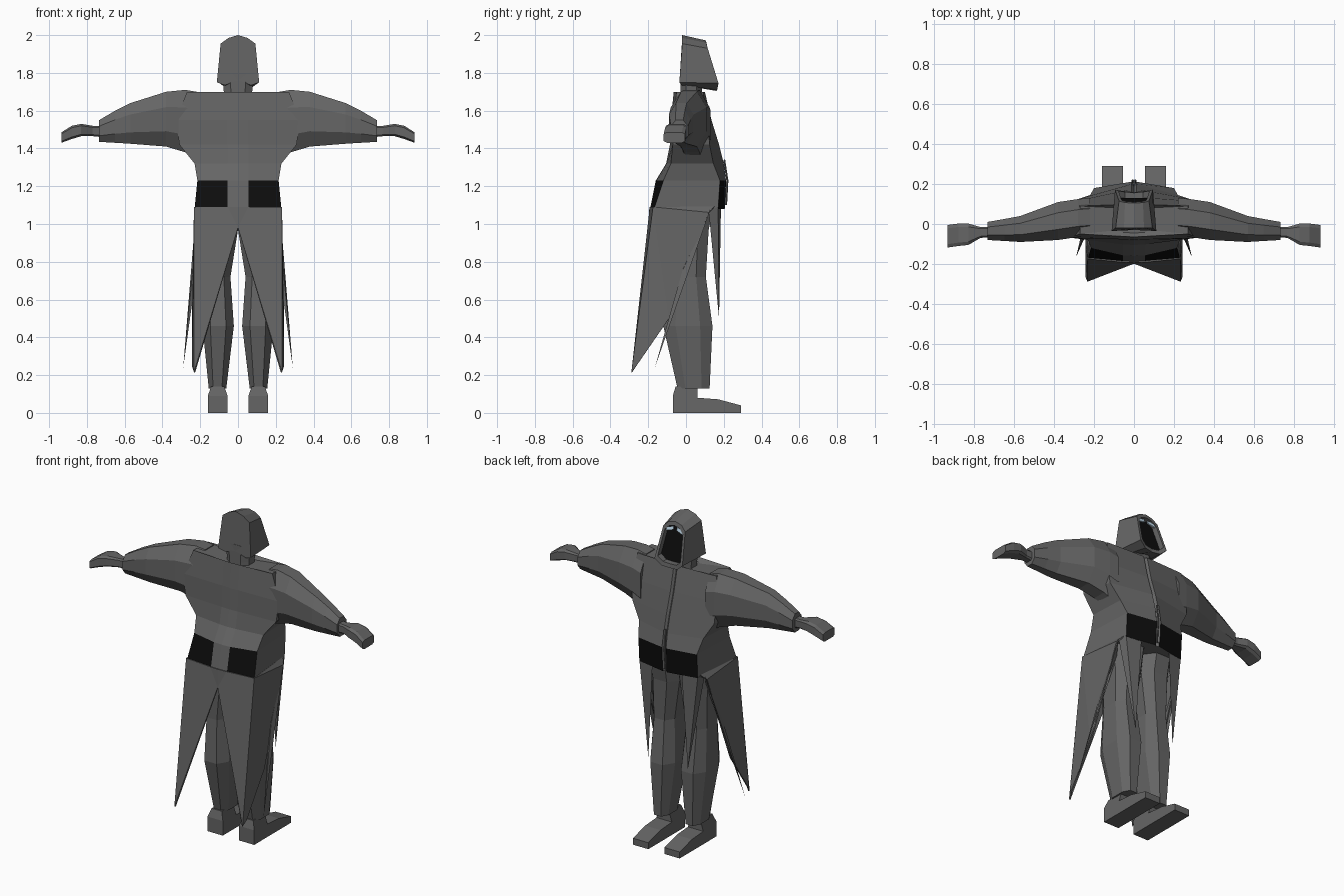
import bpy, bmesh
from mathutils import Vector

if "Cube" in bpy.data.objects:
    bpy.data.objects.remove(bpy.data.objects["Cube"])


def mat(name, c):
    m = bpy.data.materials.new(name)
    m.diffuse_color = (*c, 1)
    m.use_nodes = True
    m.node_tree.nodes["Principled BSDF"].inputs["Base Color"].default_value = m.diffuse_color
    return m


GREY = mat("charcoal cloth", (0.13, 0.13, 0.13))
BLACK = mat("black", (0.004, 0.004, 0.004))
PALE = mat("pale glass", (0.55, 0.72, 0.85))


def make(name, verts, faces, mirror=False, thick=0, mats=(GREY, BLACK), black=()):
    me = bpy.data.meshes.new(name)
    me.from_pydata([tuple(v) for v in verts], [], faces)
    for m in mats:
        me.materials.append(m)
    for i in black:
        me.polygons[i].material_index = 1
    bm = bmesh.new()
    bm.from_mesh(me)
    bmesh.ops.recalc_face_normals(bm, faces=bm.faces)
    bm.to_mesh(me)
    bm.free()
    ob = bpy.data.objects.new(name, me)
    bpy.context.collection.objects.link(ob)
    if thick:
        s = ob.modifiers.new("thickness", 'SOLIDIFY')
        s.thickness = thick
        s.offset = 0
    if mirror:
        ob.modifiers.new("mirror", 'MIRROR')
    return ob


def loft(name, rings, **kw):
    """Skin a list of equal-length rings, closing both ends."""
    n = len(rings[0])
    verts = [v for r in rings for v in r]
    faces = [(k * n + i, k * n + (i + 1) % n, (k + 1) * n + (i + 1) % n, (k + 1) * n + i)
             for k in range(len(rings) - 1) for i in range(n)]
    faces += [tuple(range(n)), tuple(range(len(verts) - n, len(verts)))]
    return make(name, verts, faces, **kw)


def chamfered(a0, a1, b0, b1, c=0.25):
    da, db = (a1 - a0) * c, (b1 - b0) * c
    return [(a0 + da, b0), (a1 - da, b0), (a1, b0 + db), (a1, b1 - db),
            (a1 - da, b1), (a0 + da, b1), (a0, b1 - db), (a0, b0 + db)]


def symmetric(half):
    """Half ring running from centre back to centre front, mirrored to a full ring."""
    return half + [(-x, y, z) for x, y, z in reversed(half[1:-1])]


# Coat body: z, side x, back centre y, back corner y, front corner x, front corner y, front centre y
body = []
for z, xs, yb, yc, xf, yf, yfc in [
        (1.08, .23, -.19, -.17, .20, .17, .205),
        (1.23, .215, -.16, -.12, .20, .18, .212),
        (1.32, .23, -.105, -.08, .22, .145, .20),
        (1.42, .31, -.085, -.07, .28, .125, .175),
        (1.55, .33, -.08, -.07, .29, .115, .135),
        (1.70, .27, -.065, -.05, .27, .09, .10),
        (1.68, .075, -.045, -.03, .07, .08, .09)]:
    body.append(symmetric([(0, yb, z), (.055, yb + .003, z), (xs, yc, z),
                           (xf, yf, z), (.012, yfc, z), (0, yfc - .012, z)]))
# Black belt panels are the lowest band's back and front faces
loft("coat_body", body, black=(1, 3, 6, 8))

# Sleeves
loft("sleeve", [[(x, y, z) for y, z in chamfered(y0, y1, z0, z1, .28)]
                for x, y0, y1, z0, z1 in [
                    (.22, -.06, .13, 1.35, 1.70), (.28, -.065, .125, 1.38, 1.71),
                    (.38, -.08, .11, 1.41, 1.70), (.57, -.09, .04, 1.425, 1.64),
                    (.65, -.085, .025, 1.43, 1.60), (.735, -.08, .01, 1.435, 1.55)]], mirror=True)

# Hands
loft("hand", [[(x, y, z) for y, z in chamfered(y0, y1, z0, z1, .15)]
              for x, y0, y1, z0, z1 in [
                  (.72, -.065, -.015, 1.46, 1.52), (.77, -.07, -.015, 1.465, 1.52),
                  (.83, -.105, .002, 1.465, 1.53), (.88, -.11, .002, 1.45, 1.52),
                  (.935, -.118, -.005, 1.43, 1.485)]], mirror=True)

# Neck
loft("neck", [[(x, y, z) for x, y in chamfered(-w, w, -.03, .085)]
              for z, w in [(1.62, .075), (1.70, .075), (1.80, .085)]])

# Hood: outer shell, rim, and recessed black face
back = symmetric([(0, -.02, 2.0), (.05, -.02, 1.985), (.092, -.02, 1.955),
                  (.112, -.035, 1.75), (.07, -.025, 1.735), (0, -.03, 1.76)])
front = symmetric([(0, .105, 1.972), (.045, .107, 1.96), (.075, .115, 1.93),
                   (.095, .172, 1.745), (.055, .165, 1.71), (0, .16, 1.705)])
mid = Vector((0, .138, 1.84))
rim = [mid + (Vector(p) - mid) * .82 for p in front]
face = [p + Vector((0, -.035, 0)) for p in rim]
count = len(back)
loft("hood", [back, front, rim, face], black=(3 * count + 1,))

# Pale eye strips under the hood's brow
make("eye", [(.012, .105, 1.918), (.058, .112, 1.905), (.055, .107, 1.925), (.012, .10, 1.938)],
     [(0, 1, 2, 3)], mirror=True, thick=.008, mats=(PALE,))

# Trouser legs
loft("trouser_leg", [[(x, y, z) for x, y in chamfered(x0, x1, y0, y1)]
                     for z, x0, x1, y0, y1 in [
                         (1.12, 0, .19, -.12, .15), (.97, 0, .19, -.11, .12),
                         (.72, .04, .18, -.10, .105), (.46, .022, .188, -.12, .14),
                         (.13, .062, .155, -.045, .125)]], mirror=True)

# Shoes: a side profile swept across the foot
shoe = [(-.07, 0), (.29, 0), (.29, .04), (.17, .072), (.06, .08), (.06, .14), (-.055, .14), (-.07, .09)]
loft("shoe", [[(x + (dx if z > .1 else 0), y, z) for y, z in shoe]
              for x, dx in ((.055, .018), (.16, -.018))], mirror=True)

# Back coat tail with its side sheet
make("back_coat_tail",
     [(0, -.19, 1.09), (.055, -.188, 1.09), (.23, -.172, 1.09), (0, -.195, .98),
      (.23, -.287, .215), (.20, .15, 1.09), (.225, .12, 1.06), (.24, -.09, .50), (.24, -.262, .25)],
     [(0, 1, 3), (1, 2, 4, 3), (2, 5, 6), (2, 6, 7), (2, 7, 8, 4)], mirror=True, thick=.008)

# Narrow folded tail at the hip
make("hip_tail", [(.222, .13, 1.08), (.185, .07, 1.0), (.24, -.02, .75), (.29, -.165, .24)],
     [(0, 1, 2), (0, 2, 3), (1, 3, 2)], mirror=True)

# Pointed front coat flap
make("front_flap", [(.10, .185, 1.09), (.20, .17, 1.09), (.21, .12, 1.07), (.135, .175, .50)],
     [(0, 1, 3), (1, 2, 3), (0, 3, 2), (0, 2, 1)], mirror=True)

# Raised front seam of the coat
make("front_seam", [(0, .205, 1.10), (0, .216, 1.23), (0, .20, 1.34), (.008, .205, 1.34),
                    (.01, .222, 1.23), (.01, .215, 1.10)],
     [(0, 1, 4, 5), (1, 2, 3, 4)], mirror=True, thick=.006)
